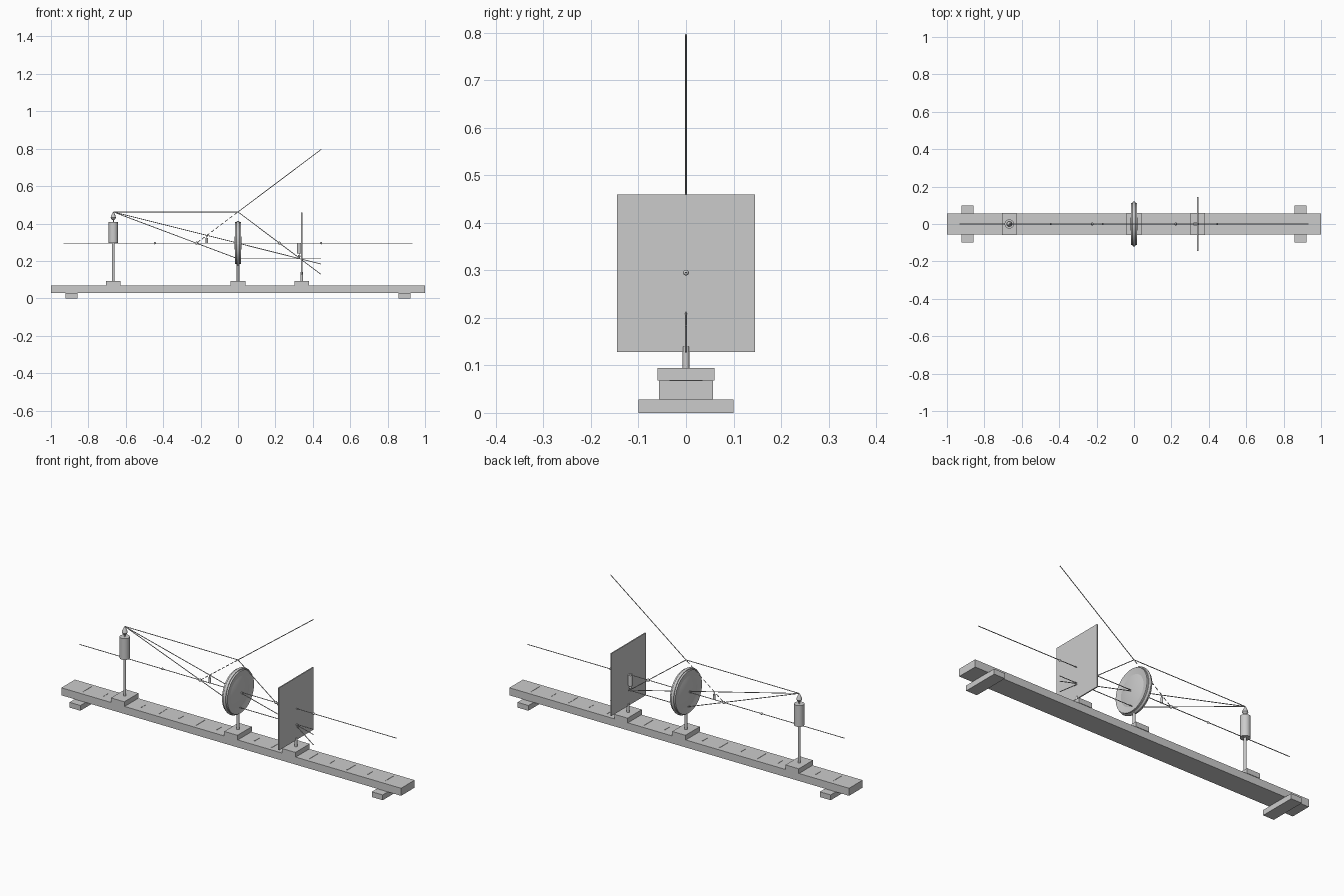
import bpy, bmesh, math
from mathutils import Vector

if "Cube" in bpy.data.objects:
    bpy.data.objects.remove(bpy.data.objects["Cube"])

AX = 0.295        # height of the optical axis
F = 0.2222        # focal length
H = 0.167         # candle height above the axis
OBJ, SCR = -3 * F, 0.341


def finish(bm, name, smooth=False):
    bmesh.ops.recalc_face_normals(bm, faces=bm.faces)
    me = bpy.data.meshes.new(name)
    bm.to_mesh(me)
    bm.free()
    ob = bpy.data.objects.new(name, me)
    bpy.context.collection.objects.link(ob)
    if smooth:
        bpy.ops.object.select_all(action='DESELECT')
        ob.select_set(True)
        bpy.context.view_layer.objects.active = ob
        bpy.ops.object.shade_smooth_by_angle(angle=math.radians(35))
    return ob


def box(name, x, y, z):
    """Box from (min, max) ranges."""
    bm = bmesh.new()
    bmesh.ops.create_cube(bm, size=1)
    for v in bm.verts:
        for i, r in enumerate((x, y, z)):
            v.co[i] = r[0] if v.co[i] < 0 else r[1]
    return finish(bm, name)


def rod(name, a, b, r, n=8):
    a, b = Vector(a), Vector(b)
    d = b - a
    bm = bmesh.new()
    bmesh.ops.create_cone(bm, cap_ends=True, segments=n, radius1=r, radius2=r, depth=d.length)
    ob = finish(bm, name, True)
    ob.rotation_euler = d.to_track_quat('Z', 'Y').to_euler()
    ob.location = (a + b) / 2
    return ob


def lathe(name, profile, loc, along_x=False, n=32, closed=False):
    """Spin (radius, height) points about z, or about x."""
    bm = bmesh.new()
    vs = [bm.verts.new((r, 0, h)) for r, h in profile]
    es = [bm.edges.new(p) for p in zip(vs, vs[1:])]
    if closed:
        es.append(bm.edges.new((vs[-1], vs[0])))
    bmesh.ops.spin(bm, geom=vs + es, cent=(0, 0, 0), axis=(0, 0, 1),
                   angle=2 * math.pi, steps=n, use_duplicate=False)
    bmesh.ops.remove_doubles(bm, verts=bm.verts, dist=1e-5)
    ob = finish(bm, name, True)
    ob.location = loc
    if along_x:
        ob.rotation_euler.y = math.pi / 2
    return ob


def ball(name, x, r):
    bm = bmesh.new()
    bmesh.ops.create_uvsphere(bm, u_segments=16, v_segments=10, radius=r)
    finish(bm, name, True).location = (x, 0, AX)


def candle(name, x, s, r, up=True):
    """Candle, wick and flame starting on the axis; s scales the height."""
    d = s if up else -s
    rod(name + "_body", (x, 0, AX), (x, 0, AX + 0.113 * d), r, 24)
    rod(name + "_wick", (x, 0, AX + 0.113 * d), (x, 0, AX + 0.13 * d), 0.003 * s)
    flame = [(0, 0.122), (0.009, 0.127), (0.0145, 0.136), (0.011, 0.148), (0.005, 0.16), (0, H)]
    lathe(name + "_flame", [(a * s, h * d) for a, h in flame], (x, 0, AX), n=16)


# bench, feet and scale marks
box("bench_rail", (-1, 1), (-0.057, 0.057), (0.028, 0.068))
for s in (-1, 1):
    box("bench_foot", (s * 0.89 - 0.032, s * 0.89 + 0.032), (-0.1, 0.1), (0, 0.028))
for k in range(-8, 9):
    w = 0.035 if k % 2 == 0 else 0.02
    x = k * F / 2
    box("scale_mark", (x - 0.002, x + 0.002), (-w, w), (0.068, 0.0695))

# sliding carriers and posts
for name, x, top in (("candle", OBJ, AX), ("lens", 0, 0.182), ("screen", SCR, 0.14)):
    box(name + "_carrier", (x - 0.039, x + 0.039), (-0.06, 0.06), (0.068, 0.094))
    rod(name + "_post", (x, 0, 0.094), (x, 0, top), 0.007, 16)

# candle, its inverted image at the screen, and the virtual image
candle("candle", OBJ, 1, 0.025)
candle("screen_image", 0.327, 0.5, 0.011, up=False)
candle("virtual_image", -0.75 * F, 0.25, 0.006)

# screen
box("screen", (SCR - 0.003, SCR + 0.003), (-0.145, 0.145), (0.128, 0.46))

# convex lens, concave lens and holder ring
N, R = 8, 0.112
convex = [(R * i / N, 0.003 + 0.016 * (1 - (i / N) ** 2)) for i in range(N + 1)]
concave = [(R * i / N, 0.005 + 0.011 * (i / N) ** 2) for i in range(N + 1)]
for name, p in (("convex_lens", convex), ("concave_lens", concave)):
    lathe(name, p + [(r, -h) for r, h in reversed(p)], (0, 0, AX), True, 48)
ring = [(0.114 + 0.006 * math.cos(t * math.pi / 5), 0.008 * math.sin(t * math.pi / 5))
        for t in range(10)]
lathe("lens_ring", ring, (0, 0, AX), True, 48, True)

# optical axis and focal markers
box("optical_axis", (-0.933, 0.933), (-0.002, 0.002), (AX - 0.001, AX + 0.001))
for s in (-1, 1):
    ball("focus_marker", s * F, 0.008)
    ball("double_focus_marker", s * 2 * F, 0.006)

# light rays as (x, height above axis) paths
E = 2 * F
rays = {
    "parallel_ray": [(OBJ, H), (0, H), (E, -H)],
    "central_ray": [(OBJ, H), (E, -H * 2 / 3)],
    "focal_ray": [(OBJ, H), (0, -H / 2), (E, -H / 2)],
    "diverging_ray": [(0, H), (E, 3 * H)],
}
for name, pts in rays.items():
    for (x0, h0), (x1, h1) in zip(pts, pts[1:]):
        rod(name, (x0, 0, AX + h0), (x1, 0, AX + h1), 0.002)

# dashed backward extension of the diverging ray
a, b = Vector((0, 0, AX + H)), Vector((-F, 0, AX))
D = 9
for i in range(D):
    rod("virtual_ray_dash", a.lerp(b, (i + 0.2) / D), a.lerp(b, (i + 0.8) / D), 0.002)
